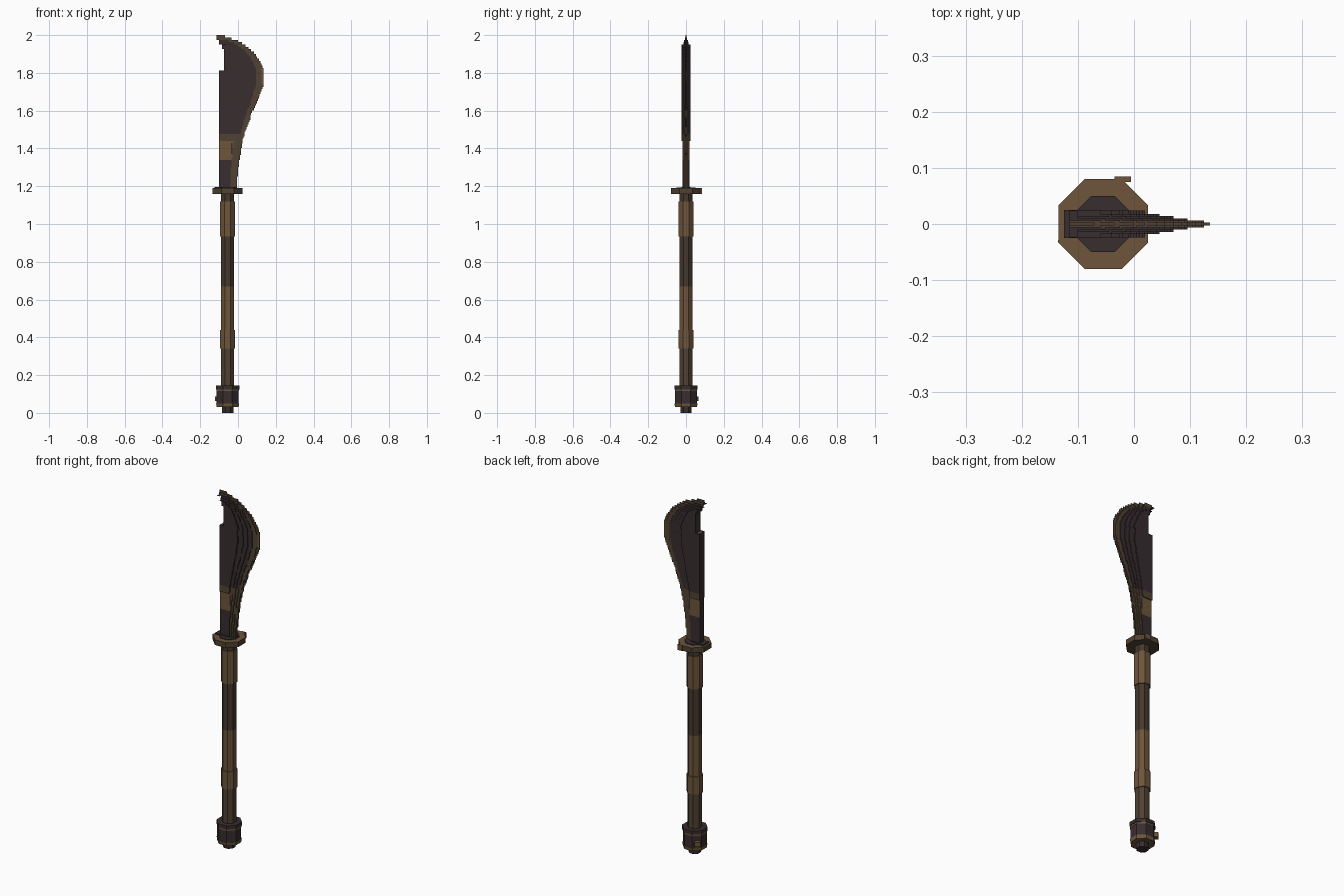
import bpy, bmesh, math
from mathutils import Vector, Matrix

if "Cube" in bpy.data.objects:
    bpy.data.objects.remove(bpy.data.objects["Cube"])

CX = -0.055  # pole axis


def mat(name, rgb):
    m = bpy.data.materials.new(name)
    m.diffuse_color = (*rgb, 1)
    m.use_nodes = True
    m.node_tree.nodes["Principled BSDF"].inputs["Base Color"].default_value = m.diffuse_color
    return m


BROWN = mat("worn_bronze", (0.155, 0.09, 0.044))
OLIVE = mat("dull_olive_brown", (0.08, 0.054, 0.032))
DARK = mat("dark_iron", (0.038, 0.026, 0.028))
WOOD = mat("dark_wood", (0.06, 0.04, 0.027))


def finish(bm, name, mats):
    me = bpy.data.meshes.new(name)
    bm.to_mesh(me)
    bm.free()
    for m in mats:
        me.materials.append(m)
    ob = bpy.data.objects.new(name, me)
    bpy.context.collection.objects.link(ob)
    return ob


def octagon(name, apothem, z0, z1, side, cap=None, apothem_low=None):
    """Eight-sided prism on the pole axis; caps may have another colour."""
    k = math.cos(math.pi / 8)
    bm = bmesh.new()
    bmesh.ops.create_cone(bm, cap_ends=True, segments=8, depth=z1 - z0,
                          radius1=(apothem_low or apothem) / k, radius2=apothem / k,
                          matrix=Matrix.Translation((CX, 0, (z0 + z1) / 2))
                          @ Matrix.Rotation(math.pi / 8, 4, 'Z'))
    bm.normal_update()
    for f in bm.faces:
        f.material_index = 1 if cap and f.normal.z > 0.9 else 0
    return finish(bm, name, [side, cap] if cap else [side])


def box(name, center, size, material, turn=0.0):
    bm = bmesh.new()
    bmesh.ops.create_cube(bm, size=1, matrix=Matrix.Translation(center)
                          @ Matrix.Rotation(turn, 4, 'Z') @ Matrix.Diagonal((*size, 1)))
    return finish(bm, name, [material])


# Pommel
octagon("pommel_foot", 0.03, 0.0, 0.03, DARK)
octagon("pommel_lower_ring", 0.061, 0.03, 0.05, BROWN, apothem_low=0.058)
octagon("pommel_body", 0.058, 0.05, 0.115, DARK)
octagon("pommel_upper_ring", 0.059, 0.115, 0.125, BROWN)
octagon("pommel_cap", 0.062, 0.125, 0.145, DARK)
a = 0.069 / math.sqrt(2)
box("pommel_stud", (CX - a, a, 0.075), (0.03, 0.022, 0.025), BROWN, math.pi / 4)

# Pole and its sleeves
octagon("lower_pole", 0.035, 0.145, 0.34, OLIVE)
octagon("lower_sleeve", 0.04, 0.34, 0.44, BROWN)
octagon("middle_grip", 0.035, 0.44, 0.67, BROWN)
octagon("upper_pole", 0.035, 0.67, 0.935, WOOD)
octagon("upper_sleeve", 0.04, 0.935, 1.12, BROWN)
octagon("pole_neck", 0.035, 1.12, 1.16, WOOD)

# Guard
octagon("guard", 0.08, 1.16, 1.19, OLIVE, cap=BROWN)
octagon("guard_inlay", 0.05, 1.19, 1.194, DARK)
box("guard_strip", (CX - 0.03, 0, 1.193), (0.08, 0.05, 0.006), DARK)
box("guard_clip", (-0.02, 0.08, 1.175), (0.03, 0.01, 0.03), BROWN)

# Blade: stepped rows, each stepping down in thickness towards the cutting edge
EDGE = [(1.19, -0.005), (1.25, -0.003), (1.32, 0.005), (1.385, 0.015), (1.445, 0.027),
        (1.5, 0.042), (1.545, 0.058), (1.59, 0.075), (1.64, 0.1), (1.69, 0.117),
        (1.735, 0.135), (1.815, 0.135), (1.86, 0.117), (1.9, 0.09), (1.935, 0.053),
        (1.965, 0.01), (1.985, -0.045), (2.0, -0.09), (2.2, -0.5)]
SPINE = [(1.815, -0.1), (1.925, -0.075), (1.955, -0.085), (1.98, -0.1), (9, -0.115)]
# half thickness, share of the width, lowest z, highest z
LAYERS = [(0.0025, 1.0, 1.19, 2.01), (0.006, 0.95, 1.19, 1.99), (0.010, 0.83, 1.19, 1.975),
          (0.014, 0.72, 1.19, 1.96), (0.018, 0.61, 1.19, 1.95), (0.024, 0.48, 1.445, 1.945)]
ROWS = 65
STEP = (2.0 - 1.19) / ROWS


def edge(z):
    for (z0, x0), (z1, x1) in zip(EDGE, EDGE[1:]):
        if z <= z1:
            return x0 + (x1 - x0) * (z - z0) / (z1 - z0)


def row(i):
    """Spine x and right x of each layer for one row."""
    z = 1.19 + (i + 0.5) * STEP
    left = next(x for top, x in SPINE if z < top)
    rights = []
    for k, (t, share, lo, hi) in enumerate(LAYERS):
        e = min(edge(z), edge(z + 0.007 * k))
        r = left + round(max(0, e - left) * share / 0.005) * 0.005
        rights.append(r if lo <= z <= hi else left)
    rights.append(left)
    return left, rights


def blade_colour(z, k):
    if z < 1.445:
        if k < 4:
            return 1
        return 0 if z > 1.34 else 2
    if z < 1.475:
        return 1
    if k < 2:
        return 0 if 1.74 < z < 1.82 and k == 0 else 1
    return 2


bm = bmesh.new()


def quad(pts, normal, index):
    pts = [Vector(p) for p in pts]
    n = (pts[1] - pts[0]).cross(pts[2] - pts[0])
    if n.length < 1e-9:
        return
    if n.dot(Vector(normal)) < 0:
        pts.reverse()
    bm.faces.new([bm.verts.new(p) for p in pts]).material_index = index


rows = [row(i) for i in range(ROWS)]
nothing = (None, None)
for i, (left, rights) in enumerate(rows):
    z0, z1 = 1.19 + i * STEP, 1.19 + (i + 1) * STEP
    inner = 0.0
    for k, layer in enumerate(LAYERS):
        t, r = layer[0], rights[k]
        col = blade_colour((z0 + z1) / 2, k)
        for s in (-1, 1):
            y0, y1 = s * inner, s * t
            if r > left + 1e-6:
                # side face, cutting-edge wall and spine wall
                q = rights[k + 1]
                quad([(q, y1, z0), (r, y1, z0), (r, y1, z1), (q, y1, z1)], (0, s, 0), col)
                quad([(r, y0, z0), (r, y1, z0), (r, y1, z1), (r, y0, z1)], (1, 0, 0), col)
                quad([(left, y0, z0), (left, y1, z0), (left, y1, z1), (left, y0, z1)],
                     (-1, 0, 0), 1 if k < 2 and z0 > 1.8 else 2)
            # ledges against the row above
            if i + 1 < ROWS:
                l2, r2 = rows[i + 1][0], rows[i + 1][1][k]
            else:
                l2 = r2 = left
            for p, q, up in ((left, l2, left < l2), (r, r2, r > r2)):
                if abs(p - q) > 1e-6:
                    quad([(p, y0, z1), (q, y0, z1), (q, y1, z1), (p, y1, z1)],
                         (0, 0, 1 if up else -1), col)
        inner = t
bmesh.ops.remove_doubles(bm, verts=bm.verts, dist=1e-5)
finish(bm, "blade", [BROWN, OLIVE, DARK])

# Dark slots at the blade root
for s, side in ((-1, "front"), (1, "back")):
    box("blade_slot_" + side, (-0.034, s * 0.0165, 1.4), (0.008, 0.006, 0.06), DARK)
